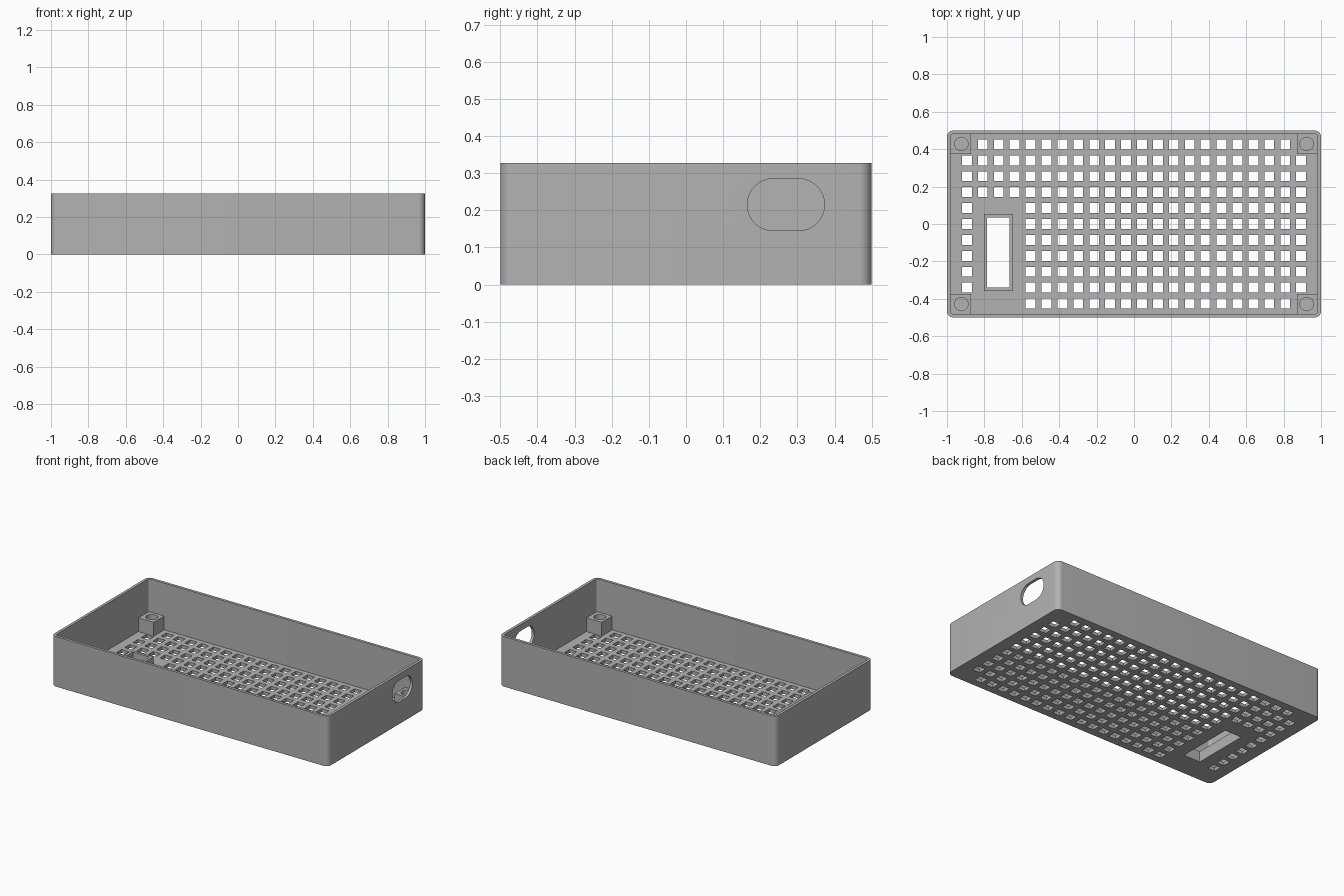
import bpy, bmesh, math
from mathutils import Matrix

if "Cube" in bpy.data.objects:
    bpy.data.objects.remove(bpy.data.objects["Cube"], do_unlink=True)

HEIGHT, WALL, FLOOR = 0.327, 0.018, 0.022
PITCH, HOLE = 0.0851, 0.053

grey = bpy.data.materials.new("plain grey")
grey.use_nodes = True
grey.diffuse_color = (0.45, 0.45, 0.45, 1)
grey.node_tree.nodes["Principled BSDF"].inputs["Base Color"].default_value = grey.diffuse_color


def add_box(bm, x0, x1, y0, y1, z0, z1, radius=0):
    """Box between limits, with optional rounded upright edges."""
    m = Matrix.Translation(((x0 + x1) / 2, (y0 + y1) / 2, (z0 + z1) / 2))
    m = m @ Matrix.Diagonal((x1 - x0, y1 - y0, z1 - z0, 1))
    verts = bmesh.ops.create_cube(bm, size=1, matrix=m)["verts"]
    if radius:
        edges = {e for v in verts for e in v.link_edges
                 if abs(e.verts[0].co.z - e.verts[1].co.z) > 1e-4}
        bmesh.ops.bevel(bm, geom=list(edges), offset=radius, segments=8,
                        profile=0.5, affect='EDGES')


def finish(bm, name):
    mesh = bpy.data.meshes.new(name)
    bm.to_mesh(mesh)
    bm.free()
    ob = bpy.data.objects.new(name, mesh)
    bpy.context.collection.objects.link(ob)
    mesh.materials.append(grey)
    return ob


def cut(ob, bm):
    """Subtract the cutter mesh from an object."""
    cutter = finish(bm, "cutter")
    cutter.hide_render = True
    mod = ob.modifiers.new("cut", 'BOOLEAN')
    mod.operation, mod.solver, mod.object = 'DIFFERENCE', 'EXACT', cutter
    bpy.context.view_layer.objects.active = ob
    bpy.ops.object.modifier_apply(modifier=mod.name)
    bpy.data.objects.remove(cutter, do_unlink=True)


# Open tray with rounded corners
bm = bmesh.new()
add_box(bm, -1, 1, -0.5, 0.5, 0, HEIGHT, 0.035)
tray = finish(bm, "tray")
bm = bmesh.new()
add_box(bm, WALL - 1, 1 - WALL, WALL - 0.5, 0.5 - WALL, FLOOR, 1, 0.017)
cut(tray, bm)

# Square floor vents, left out at the corners and around the slot
bm = bmesh.new()
for col in range(22):
    for row in range(11):
        corner = col in (0, 21) and row in (0, 10)
        near_slot = col in (1, 2, 3) and row < 7
        if not corner and not near_slot:
            x, y, h = (col - 10.5) * PITCH, (row - 5) * PITCH, HOLE / 2
            add_box(bm, x - h, x + h, y - h, y + h, -0.1, 0.1)
# Long slot
SLOT = (-0.785, -0.665, -0.34, 0.035)
add_box(bm, *SLOT, -0.1, 0.1)
cut(tray, bm)

# Rounded cable opening in the left end wall
bm = bmesh.new()
ring = []
for i in range(34):
    side = 1 if i < 17 else -1
    a = math.pi * (i - (i >= 17)) / 16 - math.pi / 2
    if i >= 17:
        a = math.pi / 2 + math.pi * (i - 17) / 16
    ring.append(bm.verts.new((0.9, 0.269 + side * 0.034 + 0.07 * math.cos(a),
                              0.215 + 0.07 * math.sin(a))))
face = bm.faces.new(ring)
solid = bmesh.ops.extrude_face_region(bm, geom=[face])["geom"]
bmesh.ops.translate(bm, vec=(0.2, 0, 0),
                    verts=[g for g in solid if isinstance(g, bmesh.types.BMVert)])
bmesh.ops.recalc_face_normals(bm, faces=bm.faces)
cut(tray, bm)

# Raised rim around the slot
RIM = 0.018
x0, x1, y0, y1 = SLOT
bm = bmesh.new()
add_box(bm, x0 - RIM, x1 + RIM, y0 - RIM, y1 + RIM, FLOOR, 0.07)
rim = finish(bm, "slot_rim")
bm = bmesh.new()
add_box(bm, *SLOT, -0.1, 0.2)
cut(rim, bm)

# Corner posts with blind screw holes
posts = []
for sx, xname in ((1, "left"), (-1, "right")):
    for sy, yname in ((1, "back"), (-1, "front")):
        x, y, h = sx * 0.926, sy * 0.428, 0.055
        bm = bmesh.new()
        add_box(bm, x - h, x + h, y - h, y + h, FLOOR, 0.112)
        post = finish(bm, f"{yname}_{xname}_post")
        bm = bmesh.new()
        bmesh.ops.create_cone(bm, cap_ends=True, segments=32, radius1=0.036,
                              radius2=0.036, depth=0.16,
                              matrix=Matrix.Translation((x - sx * 0.003, y, 0.112)))
        cut(post, bm)
        posts.append(post)

# Smooth curved walls, keep the edges sharp
bpy.ops.object.select_all(action='DESELECT')
for ob in [tray, rim] + posts:
    ob.select_set(True)
bpy.context.view_layer.objects.active = tray
bpy.ops.object.shade_smooth_by_angle(angle=math.radians(30))
